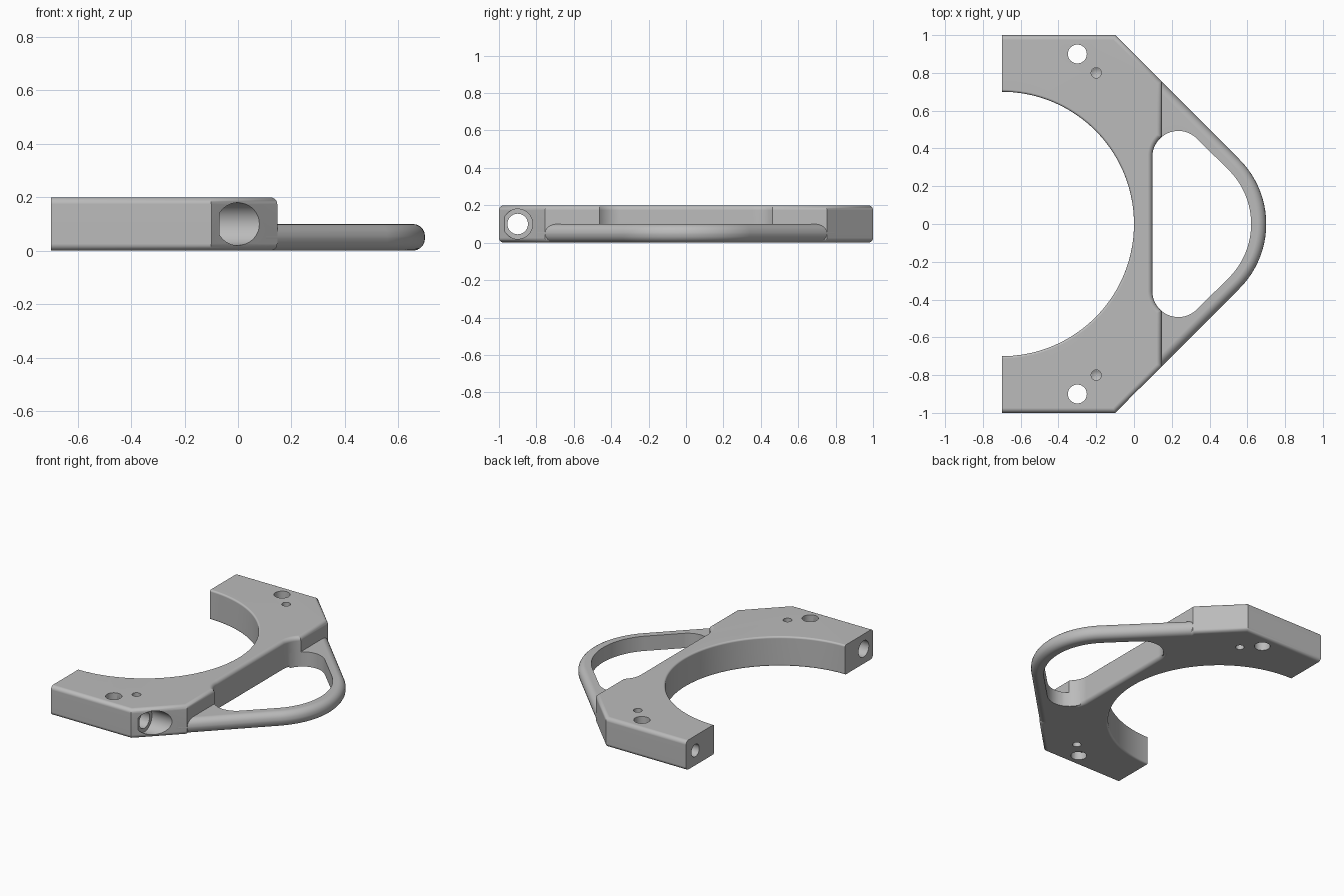
import bpy, bmesh, math
from mathutils import Matrix

if "Cube" in bpy.data.objects:
    bpy.data.objects.remove(bpy.data.objects["Cube"])

grey = bpy.data.materials.new("plain grey")
grey.diffuse_color = (0.5, 0.5, 0.5, 1)
grey.use_nodes = True
grey.node_tree.nodes["Principled BSDF"].inputs["Base Color"].default_value = grey.diffuse_color


def arc(cx, cy, r, a0, a1, n):
    """Points along an arc, angles in degrees."""
    return [(cx + r * math.cos(math.radians(a0 + (a1 - a0) * i / n)),
             cy + r * math.sin(math.radians(a0 + (a1 - a0) * i / n))) for i in range(n + 1)]


def mirrored(half):
    """Close an outline given for y > 0 by mirroring it across y = 0."""
    return half + [(x, -y) for x, y in reversed(half) if abs(y) > 1e-6]


def prism(name, outline, z0, z1, rounds=()):
    """Extrude an outline; rounds = (width, rule(x, y) on rim edge midpoints)."""
    bm = bmesh.new()
    face = bm.faces.new([bm.verts.new((x, y, z0)) for x, y in outline])
    ext = bmesh.ops.extrude_face_region(bm, geom=[face])
    for v in ext["geom"]:
        if isinstance(v, bmesh.types.BMVert):
            v.co.z = z1
    bmesh.ops.recalc_face_normals(bm, faces=bm.faces[:])
    for width, rule in rounds:
        edges = []
        for e in bm.edges:
            a, b = e.verts[0].co, e.verts[1].co
            m = (a + b) / 2
            rim = abs(a.z - b.z) < 1e-6 and min(abs(a.z - z0), abs(a.z - z1)) < 1e-6
            if rim and rule(m.x, m.y):
                edges.append(e)
        bmesh.ops.bevel(bm, geom=edges, offset=width, segments=5, profile=0.5,
                        affect='EDGES', clamp_overlap=False)
    return finish(name, bm)


def finish(name, bm):
    mesh = bpy.data.meshes.new(name)
    bm.to_mesh(mesh)
    bm.free()
    mesh.materials.append(grey)
    ob = bpy.data.objects.new(name, mesh)
    bpy.context.collection.objects.link(ob)
    return ob


def rod(centre, axis, r0, r1, depth):
    """Cylinder or cone along an axis, used for drilling."""
    bm = bmesh.new()
    bmesh.ops.create_cone(bm, cap_ends=True, segments=40, radius1=r0, radius2=r1, depth=depth)
    turn = Matrix.Rotation(math.pi / 2, 4, 'Y') if axis == 'X' else Matrix()
    bm.transform(Matrix.Translation(centre) @ turn)
    return finish("drill", bm)


def select(ob):
    bpy.ops.object.select_all(action='DESELECT')
    ob.select_set(True)
    bpy.context.view_layer.objects.active = ob


def cut(ob, cutter):
    mod = ob.modifiers.new("cut", 'BOOLEAN')
    mod.operation, mod.solver, mod.object = 'DIFFERENCE', 'EXACT', cutter
    select(ob)
    bpy.ops.object.modifier_apply(modifier=mod.name)
    bpy.data.objects.remove(cutter)


def smooth(ob):
    select(ob)
    bpy.ops.object.shade_smooth_by_angle(angle=math.radians(32))
    mod = ob.modifiers.new("flat face normals", 'WEIGHTED_NORMAL')
    mod.keep_sharp = True


# window corner, shared by the body notch and the handle opening
WX, WY, WR = 0.235, 0.355, 0.138
STEP = 0.147


def corner_from(x, n):
    """Window corner arc from the given x down to the straight inner wall."""
    return arc(WX, WY, WR, math.degrees(math.acos((x - WX) / WR)), 180, n)


# half ring body with chamfered outer corners and a notch for the window
bore = arc(-0.7, 0, 0.7, 90, 0, 36)
outer = [(-0.7, 1), (-0.1, 1), (STEP, 0.9 - STEP)] + corner_from(STEP, 10)
outline = outer + [(x, -y) for x, y in reversed(outer)]
outline += [(x, -y) for x, y in bore] + bore[::-1][1:]


def on_bore(x, y):
    return x > -0.699 and abs(math.hypot(x + 0.7, y) - 0.7) < 0.005


body = prism("clamp_body", outline, 0, 0.2, [
    (0.012, on_bore),
    (0.026, lambda x, y: x > -0.699 and math.hypot(x + 0.7, y) > 0.74)])

# screw holes, and small blind holes with conical ends on both faces
for s in (-1, 1):
    cut(body, rod((-0.3, 0.9 * s, 0.1), 'Z', 0.05, 0.05, 0.4))
    for t in (-1, 1):
        cut(body, rod((-0.2, 0.8 * s, 0.1 + 0.1 * t), 'Z', 0.027, 0.027, 0.12))
        tip = (0.0, 0.027) if t > 0 else (0.027, 0.0)
        cut(body, rod((-0.2, 0.8 * s, 0.1 + 0.032 * t), 'Z', *tip, 0.017))

# long cross bore with counterbore on the front arm, blind bore on the rear arm
cut(body, rod((-0.3, -0.9, 0.1), 'X', 0.055, 0.055, 1.0))
cut(body, rod((0.115, -0.9, 0.1), 'X', 0.08, 0.08, 0.37))
cut(body, rod((-0.5, 0.9, 0.1), 'X', 0.042, 0.042, 0.6))
smooth(body)

# thin handle loop: outer edge fully rounded, inner edge crisp
LEFT = 0.105
rim = [(LEFT, 0.9 - LEFT)] + arc(0.217, 0, 0.483, 45, 0, 16)
inner = arc(0.217, 0, 0.403, 0, 45, 16) + arc(WX, WY, WR, 45, math.degrees(math.acos((LEFT - WX) / WR)), 16)
inner_low = [(x, -y) for x, y in reversed(inner)]
rim_low = [(x, -y) for x, y in reversed(rim)]
loop = rim + rim_low[1:] + inner_low + inner[1:]


def on_rim(x, y):
    if x < LEFT + 0.001:
        return False
    return abs(x + abs(y) - 0.9) < 0.003 or abs(math.hypot(x - 0.217, y) - 0.483) < 0.003


handle = prism("handle_loop", loop, 0, 0.1, [(0.046, on_rim)])
smooth(handle)
